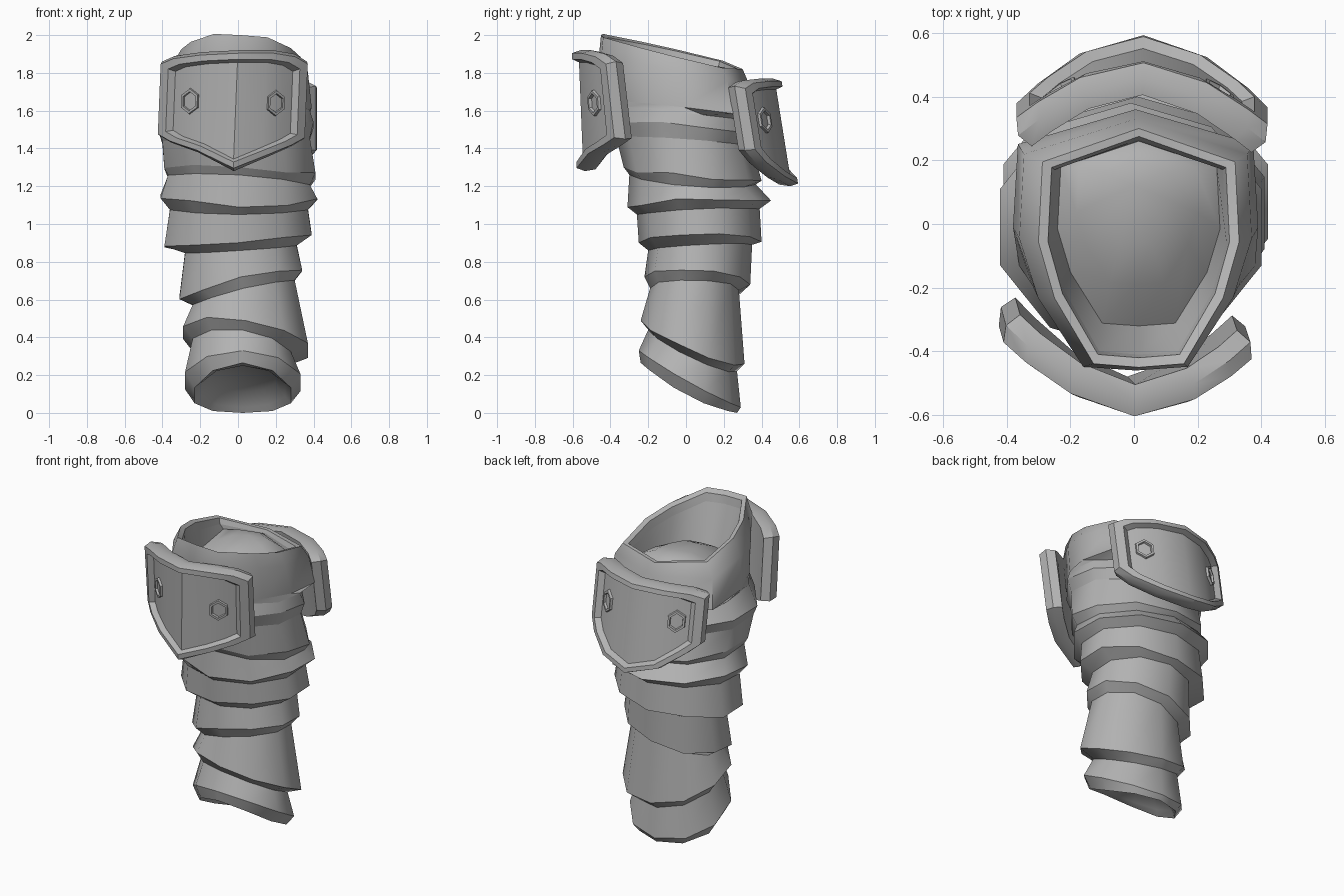
import bpy, bmesh, math, random
from mathutils import Vector

if "Cube" in bpy.data.objects:
    bpy.data.objects.remove(bpy.data.objects["Cube"])

random.seed(4)
grey = bpy.data.materials.new("plain grey")
grey.diffuse_color = (0.45, 0.45, 0.45, 1)
grey.use_nodes = True
grey.node_tree.nodes["Principled BSDF"].inputs["Base Color"].default_value = grey.diffuse_color


def finish(bm, name, angle=48):
    bmesh.ops.recalc_face_normals(bm, faces=bm.faces)
    me = bpy.data.meshes.new(name)
    bm.to_mesh(me)
    bm.free()
    ob = bpy.data.objects.new(name, me)
    bpy.context.collection.objects.link(ob)
    me.materials.append(grey)
    bpy.ops.object.select_all(action='DESELECT')
    ob.select_set(True)
    bpy.context.view_layer.objects.active = ob
    bpy.ops.object.shade_smooth_by_angle(angle=math.radians(angle))
    return ob


def bridge(bm, a, b):
    n = len(a)
    for i in range(n):
        j = (i + 1) % n
        bm.faces.new((a[i], a[j], b[j], b[i]))


def fan(bm, loop, point):
    c = bm.verts.new(point)
    for i in range(len(loop)):
        bm.faces.new((loop[i], loop[(i + 1) % len(loop)], c))


# Unit cross-sections: regular ten sides, and a collar that narrows to the front
ROUND = [(math.sin(math.radians(36 * k)) / 0.951, math.cos(math.radians(36 * k)))
         for k in range(10)]
half = [(0.96, 0.72), (1, 0.05), (0.84, -0.42), (0.45, -0.97)]
COLLAR = [(0, 1)] + half + [(0, -1)] + [(-x, y) for x, y in reversed(half)]


def ring(bm, ext, heights, section=ROUND, jitter=0.0):
    """ext = left, right, front, back; heights = front, back, left, right"""
    x0, x1, y0, y1 = ext
    f, b, l, r = heights
    mean, twist = (f + b + l + r) / 4, (l + r - f - b) / 4
    out = []
    for ux, uy in section:
        c = max(-1, min(1, ux))
        z = mean + uy * (b - f) / 2 + c * (r - l) / 2 + twist * (c * c - uy * uy)
        z += random.uniform(-jitter, jitter)
        out.append(bm.verts.new(((x0 + x1) / 2 + ux * (x1 - x0) / 2,
                                 (y0 + y1) / 2 + uy * (y1 - y0) / 2, max(z, 0))))
    return out


# Sleeve: collar with a domed inside, then flared overlapping bands
bm = bmesh.new()
inside = [
    ((-0.10, 0.11, -0.06, 0.20), (1.82, 1.83, 1.83, 1.82)),
    ((-0.18, 0.20, -0.19, 0.24), (1.76, 1.81, 1.79, 1.77)),
    ((-0.24, 0.27, -0.32, 0.26), (1.66, 1.79, 1.75, 1.70)),
    ((-0.26, 0.29, -0.41, 0.265), (1.93, 1.80, 1.87, 1.83)),
    ((-0.27, 0.30, -0.42, 0.275), (1.98, 1.82, 1.92, 1.88)),
    ((-0.30, 0.33, -0.45, 0.30), (2.00, 1.82, 1.93, 1.89)),
    ((-0.36, 0.37, -0.46, 0.33), (1.90, 1.75, 1.83, 1.81)),
    ((-0.38, 0.39, -0.42, 0.36), (1.66, 1.57, 1.63, 1.62)),
]
loops = [ring(bm, e, h, COLLAR) for e, h in inside]
fan(bm, loops[0], (0.0, 0.12, 1.84))

# each band: top extents, top heights, lip extents, lip heights
bands = [
    ((-.36, .38, -.38, .34), (1.63, 1.55, 1.60, 1.59), (-.42, .40, -.40, .38), (1.54, 1.48, 1.49, 1.52)),
    ((-.40, .38, -.37, .35), (1.46, 1.41, 1.43, 1.45), (-.39, .41, -.33, .40), (1.30, 1.24, 1.29, 1.25)),
    ((-.37, .38, -.30, .37), (1.26, 1.21, 1.25, 1.20), (-.41, .42, -.31, .45), (1.10, 1.13, 1.14, 1.13)),
    ((-.36, .37, -.26, .39), (1.05, 1.08, 1.08, 1.08), (-.39, .39, -.25, .40), (0.90, 0.91, 0.88, 0.94)),
    ((-.28, .31, -.20, .35), (0.86, 0.89, 0.85, 0.89), (-.31, .34, -.22, .34), (0.71, 0.69, 0.61, 0.75)),
    ((-.24, .30, -.19, .28), (0.66, 0.65, 0.57, 0.70), (-.29, .37, -.24, .31), (0.50, 0.25, 0.42, 0.33)),
]
for te, th, le, lh in bands:
    loops.append(ring(bm, te, th))
    loops.append(ring(bm, le, lh, jitter=0.012))
# wrist cuff with a bevelled opening and shallow hollow
cuff = [
    ((-.24, .28, -.20, .27), (.44, .22, .36, .29)),
    ((-.28, .33, -.25, .29), (.33, .03, .17, .16)),
    ((-.23, .28, -.24, .27), (.265, 0.0, .09, .09)),
    ((-.20, .25, -.18, .25), (.25, .03, .12, .12)),
    ((-.15, .20, -.11, .20), (.26, .11, .18, .18)),
]
loops += [ring(bm, e, h) for e, h in cuff]
fan(bm, loops[-1], (0.03, 0.05, 0.18))
for a, b in zip(loops, loops[1:]):
    bridge(bm, a, b)
# crisp band edges, soft facets around the sleeve
for lp in loops[2:6] + loops[7:-2]:
    for i in range(10):
        bm.edges.get((lp[i], lp[(i + 1) % 10])).smooth = False
finish(bm, "sleeve", 60)


def shield(name, side, xs, top, bottom, x_mid, y_mid, sweep, power, lean, shear, wrap, bolts):
    """Curved plate with raised rim; side is -1 for front, +1 for back."""
    n = len(xs)
    xc, zc = (xs[0] + xs[-1]) / 2, (max(top) + min(bottom)) / 2

    def place(x, z, depth):
        t = (x - x_mid) / 0.4
        y = y_mid - sweep * abs(t) ** power + (lean - wrap * t * t) * (zc - z)
        nrm = Vector((0.7 * t, side, 0)).normalized()
        return Vector((x + shear * (z - zc), side * y, z)) + nrm * depth

    bm = bmesh.new()
    outline = list(zip(xs, top)) + list(zip(xs, bottom))[::-1]
    loops = []
    for s, d in ((0.97, -0.10), (1.0, -0.045), (0.95, 0.0), (0.85, 0.0), (0.80, -0.035)):
        loops.append([bm.verts.new(place(xc + (x - xc) * s, zc + (z - zc) * s, d))
                      for x, z in outline])
    for a, b in zip(loops, loops[1:]):
        bridge(bm, a, b)
    # strips across the recessed panel and the hidden back
    for lp in (loops[0], loops[-1]):
        for i in range(n - 1):
            bm.faces.new((lp[i], lp[i + 1], lp[2 * n - 2 - i], lp[2 * n - 1 - i]))
    finish(bm, name, 33)

    # hexagonal hollow studs
    for k, (bx, bz) in enumerate(bolts):
        bm = bmesh.new()
        rings = []
        for r, d in ((0.066, -0.05), (0.060, -0.022), (0.046, -0.022), (0.040, -0.05)):
            rings.append([bm.verts.new(place(bx + 0.85 * r * math.sin(math.pi * i / 3),
                                             bz + 1.1 * r * math.cos(math.pi * i / 3), d))
                          for i in range(6)])
        for a, b in zip(rings, rings[1:]):
            bridge(bm, a, b)
        bm.faces.new(rings[-1])
        finish(bm, name + "_stud_%d" % (k + 1), 25)


shield("front_plate", -1, [-0.44, -0.37, -0.22, -0.01, 0.19, 0.31, 0.38],
       [1.86, 1.89, 1.91, 1.92, 1.92, 1.90, 1.86],
       [1.47, 1.43, 1.38, 1.28, 1.36, 1.41, 1.45],
       0.0, 0.592, 0.235, 1.7, -0.04, 0.04, 0.09, [(-0.27, 1.65), (0.21, 1.64)])
shield("back_plate", 1, [-0.39, -0.32, -0.18, 0.03, 0.24, 0.38, 0.44],
       [1.71, 1.74, 1.76, 1.77, 1.77, 1.76, 1.73],
       [1.42, 1.36, 1.26, 1.20, 1.24, 1.32, 1.39],
       0.015, 0.55, 0.195, 1.8, 0.16, 0.0, 0.0, [(-0.24, 1.55), (0.28, 1.55)])
